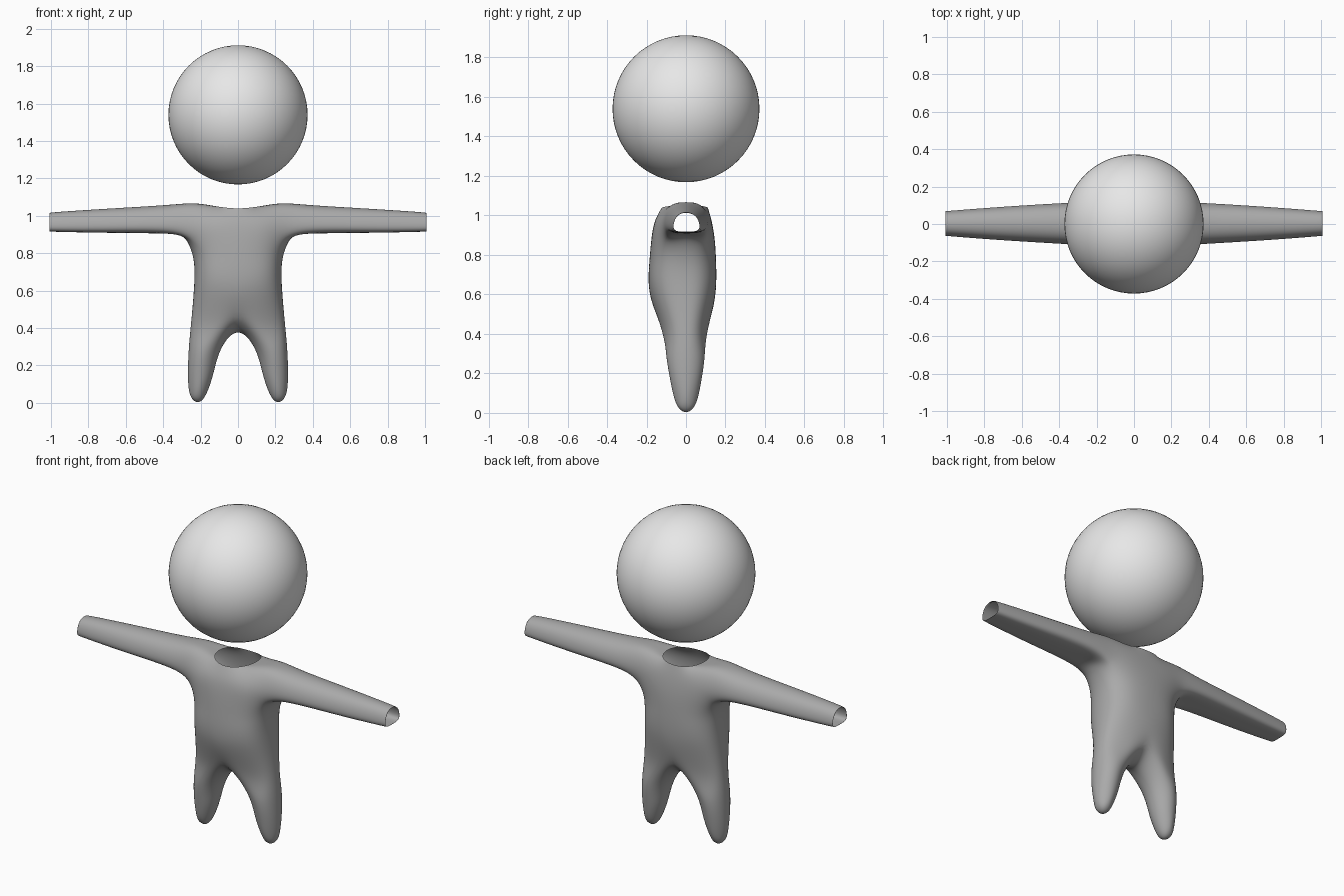
import bpy, bmesh, math
from mathutils import Vector

if "Cube" in bpy.data.objects:
    bpy.data.objects.remove(bpy.data.objects["Cube"])


def material(name, value):
    m = bpy.data.materials.new(name)
    m.diffuse_color = (value, value, value, 1)
    m.use_nodes = True
    m.node_tree.nodes["Principled BSDF"].inputs["Base Color"].default_value = m.diffuse_color
    return m


light_grey = material("light grey", 0.8)
mid_grey = material("mid grey", 0.4)

# Head: a floating smooth ball
bpy.ops.mesh.primitive_uv_sphere_add(segments=64, ring_count=32, radius=0.372, location=(0, 0, 1.54))
head = bpy.context.object
head.name = "head"
head.data.materials.append(light_grey)
bpy.ops.object.shade_smooth()

# Body: right half of a cage, mirrored and subdivided
bm = bmesh.new()
faces = []


def ring(points):
    return [bm.verts.new(p) for p in points]


def bridge(a, b, closed=True):
    for i in range(len(a) if closed else len(a) - 1):
        j = (i + 1) % len(a)
        faces.append(bm.faces.new((a[i], a[j], b[j], b[i])))


def torso_row(z, w, front, back):
    """Seven points from the front centre round the side to the back centre."""
    shape = [(0, 1), (0.55, 0.9), (0.9, 0.55)]
    pts = [(w * u, front * v, z) for u, v in shape] + [(w, 0, z)]
    return ring(pts + [(w * u, back * v, z) for u, v in reversed(shape)])


# Torso rows: hips, belly, chest
hip = torso_row(0.43, 0.25, -0.13, 0.115)
belly = torso_row(0.62, 0.235, -0.185, 0.15)
chest = torso_row(0.77, 0.238, -0.185, 0.152)
hip[0].co.z = hip[6].co.z = 0.46

# Armpit row, shoulder row (no side point) and open neck rim
armpit = ring([(0, -0.175, 0.88), (0.14, -0.16, 0.88), (0.25, -0.105, 0.875), (0.285, 0, 0.88),
               (0.25, 0.1, 0.875), (0.14, 0.135, 0.88), (0, 0.145, 0.88)])
sh_front = ring([(0, -0.157, 0.97), (0.13, -0.147, 0.97), (0.25, -0.118, 0.97)])
sh_back = ring([(0.25, 0.115, 0.97), (0.13, 0.125, 0.97), (0, 0.13, 0.97)])
neck = ring([(0, -0.122, 1.04), (0.088, -0.088, 1.047), (0.122, 0, 1.052), (0.088, 0.085, 1.047), (0, 0.11, 1.04)])
top = ring([(0.24, -0.075, 1.05), (0.24, 0, 1.066), (0.24, 0.075, 1.05)])
for a, b in ((hip, belly), (belly, chest), (chest, armpit)):
    bridge(a, b, False)
bridge(armpit[:3], sh_front, False)
bridge(armpit[4:], sh_back, False)
bridge(sh_front, neck[:2] + top[:1], False)
bridge(sh_back, top[2:] + neck[3:], False)
bridge(neck[1:4], top, False)

# Arm: extruded rings with a flatter underside and an open end
previous = [armpit[2], armpit[3], armpit[4], sh_back[0], top[2], top[1], top[0], sh_front[2]]
for x, f, b, low, high in ((0.4, -0.103, 0.108, 0.905, 1.057), (0.7, -0.085, 0.09, 0.91, 1.038),
                           (0.97, -0.065, 0.07, 0.915, 1.02), (1.0, -0.062, 0.067, 0.918, 1.013)):
    h = high - low
    section = [(0.85 * f, 0.06), (0, 0), (0.85 * b, 0.06), (b, 0.42),
               (0.68 * b, 0.84), (0, 1), (0.68 * f, 0.84), (f, 0.42)]
    current = ring([(x, y, low + h * t) for y, t in section])
    bridge(previous, current)
    previous = current

# Leg: tapering rings ending in a rounded tip
crotch = bm.verts.new((0, 0, 0.375))
previous = [hip[0], crotch, hip[6], hip[5], hip[4], hip[3], hip[2], hip[1]]
for z, inner, outer, f, b in ((0.29, 0.09, 0.263, -0.1, 0.095), (0.15, 0.134, 0.267, -0.076, 0.075),
                              (0.045, 0.172, 0.256, -0.048, 0.048)):
    cx, rx = (inner + outer) / 2, (outer - inner) / 2
    points = []
    for i in range(8):
        a = math.radians(225 - 45 * i)
        s = math.sin(a)
        points.append((cx + rx * math.cos(a), s * (b if s > 0 else -f), z))
    current = ring(points)
    bridge(previous, current)
    previous = current
tip = bm.verts.new((0.215, 0, 0.002))
for i in range(0, 8, 2):
    faces.append(bm.faces.new((previous[i], previous[i + 1], tip, previous[i - 1])))

bmesh.ops.recalc_face_normals(bm, faces=bm.faces)
for f in bm.faces:
    f.smooth = True
mesh = bpy.data.meshes.new("body")
bm.to_mesh(mesh)
bm.free()
mesh.materials.append(mid_grey)
body = bpy.data.objects.new("body", mesh)
bpy.context.collection.objects.link(body)

mirror = body.modifiers.new("mirror", 'MIRROR')
mirror.merge_threshold = 0.0005
subdivision = body.modifiers.new("subdivision", 'SUBSURF')
subdivision.levels = subdivision.render_levels = 3

# Push the cage outward until the smooth surface passes through the chosen points
targets = [v.co.copy() for v in mesh.vertices]
for step in range(8):
    graph = bpy.context.evaluated_depsgraph_get()
    smooth = body.evaluated_get(graph).data
    shifts = [t - smooth.vertices[i].co for i, t in enumerate(targets)]
    for v, d in zip(mesh.vertices, shifts):
        v.co += 0.8 * d
        if abs(targets[v.index].x) < 1e-6:
            v.co.x = 0
    mesh.update()
    body.update_tag()
    bpy.context.view_layer.update()
